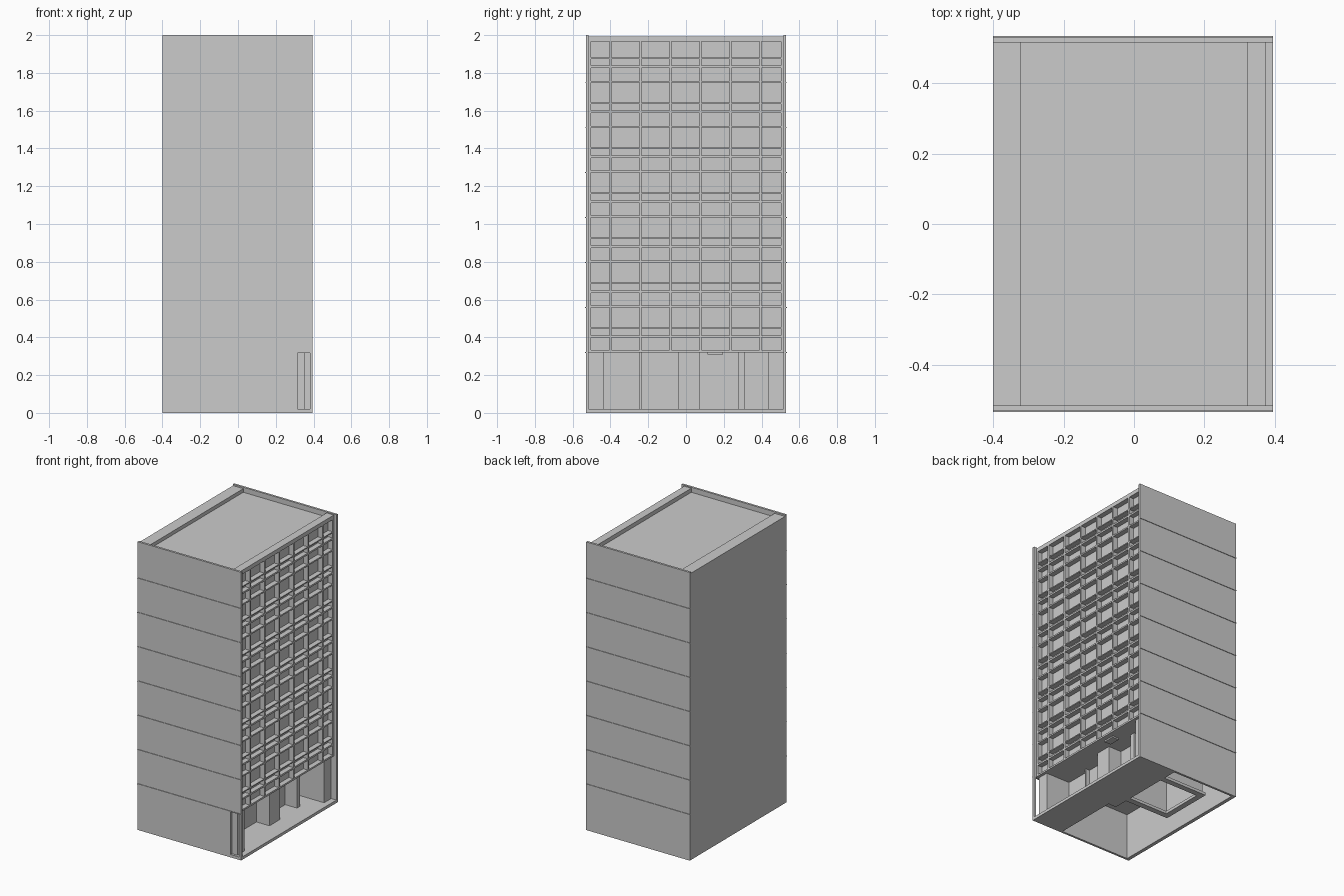
import bpy

if "Cube" in bpy.data.objects:
    bpy.data.objects.remove(bpy.data.objects["Cube"], do_unlink=True)

grey = bpy.data.materials.new("light_grey")
grey.use_nodes = True
colour = (0.6, 0.6, 0.6, 1)
grey.diffuse_color = colour
grey.node_tree.nodes["Principled BSDF"].inputs["Base Color"].default_value = colour


def box(name, x, y, z):
    """Box from (low, high) ranges along each axis."""
    bpy.ops.mesh.primitive_cube_add(size=1, location=[sum(r) / 2 for r in (x, y, z)])
    ob = bpy.context.object
    ob.name = name
    ob.scale = [r[1] - r[0] for r in (x, y, z)]
    bpy.ops.object.transform_apply(location=False, rotation=False, scale=True)
    ob.data.materials.append(grey)
    return ob


BACK, FRONT, FACADE = -0.4, 0.395, 0.375
SIDE, INNER, TOP = 0.53, 0.515, 2.0
GROUND, FLOOR, STOREYS = 0.32, 0.238, 7

# Side walls, the right one with a narrow opening beside the lobby
box("left_wall", (BACK, FRONT), (INNER, SIDE), (0, TOP))
right_wall = box("right_wall", (BACK, FRONT), (-SIDE, -INNER), (0, TOP))
cutter = box("opening_cutter", (0.315, 0.38), (-0.6, -0.5), (0.02, GROUND))
cutter.hide_render = True
cutter.hide_set(True)
cut = right_wall.modifiers.new("opening", 'BOOLEAN')
cut.object = cutter
cut.solver = 'EXACT'

# Thin seams at every storey on the side walls
for i in range(STOREYS):
    z = GROUND + i * FLOOR
    for s in (-1, 1):
        y = sorted((s * (SIDE - 0.003), s * (SIDE + 0.004)))
        box("storey_seam", (BACK, FRONT), y, (z - 0.002, z + 0.002))

# Rear wall, roof and the two raised roof edges
span = (-INNER, INNER)
box("rear_wall", (BACK, -0.375), span, (0, 1.985))
box("roof", (-0.38, 0.34), span, (1.94, 1.965))
box("rear_parapet", (BACK, -0.32), span, (1.94, 1.99))
box("facade_parapet", (0.32, FACADE), span, (1.965, 1.993))

# Facade: recessed glass behind a grid of bars
box("window_panes", (0.325, 0.34), span, (GROUND, 1.97))
box("lobby_ceiling", (-0.38, FACADE), span, (GROUND, GROUND + 0.012))
for y in (-0.4, -0.241, -0.082, 0.077, 0.236, 0.395):
    box("mullion", (0.335, FACADE), (y - 0.006, y + 0.006), (GROUND, 1.985))
for s in (-1, 1):
    y = sorted((s * 0.503, s * INNER))
    box("edge_mullion", (0.335, FACADE), y, (GROUND, 1.985))
for i in range(STOREYS):
    for low, high in ((0, 0.01), (0.078, 0.09), (0.126, 0.133)):
        z = GROUND + i * FLOOR
        box("transom", (0.335, FACADE), span, (z + low, z + high))

# Ground slab, open beneath the rear rooms
box("lobby_slab", (0.16, FRONT), span, (0, 0.02))
box("core_slab", (0.1, 0.16), (-0.06, INNER), (0, 0.02))
for y in ((0.04, 0.08), (0.38, 0.42)):
    box("core_slab_edge", (-0.24, 0.1), y, (0, 0.02))
box("core_slab_rear", (-0.24, -0.2), (0.04, 0.42), (0, 0.02))

# Lobby columns and walls
LOBBY = (0.015, GROUND)
for s in (-1, 1):
    y = sorted((s * 0.438, s * INNER))
    box("corner_pier", (0.17, 0.355), y, LOBBY)
box("core_block", (0.16, 0.27), (-0.04, 0.075), LOBBY)
box("core_fin", (0.16, 0.26), (0.275, 0.31), LOBBY)
box("partition", (0.16, 0.2), (-0.247, -0.235), LOBBY)
box("lobby_rear_wall", (0.15, 0.17), span, LOBBY)
for y in (0.06, 0.39):
    box("core_side_wall", (-0.22, 0.16), (y - 0.01, y + 0.01), LOBBY)
box("core_rear_wall", (-0.23, -0.21), (0.05, 0.4), LOBBY)
box("ceiling_light", (0.29, 0.34), (0.115, 0.195), (0.31, GROUND))
